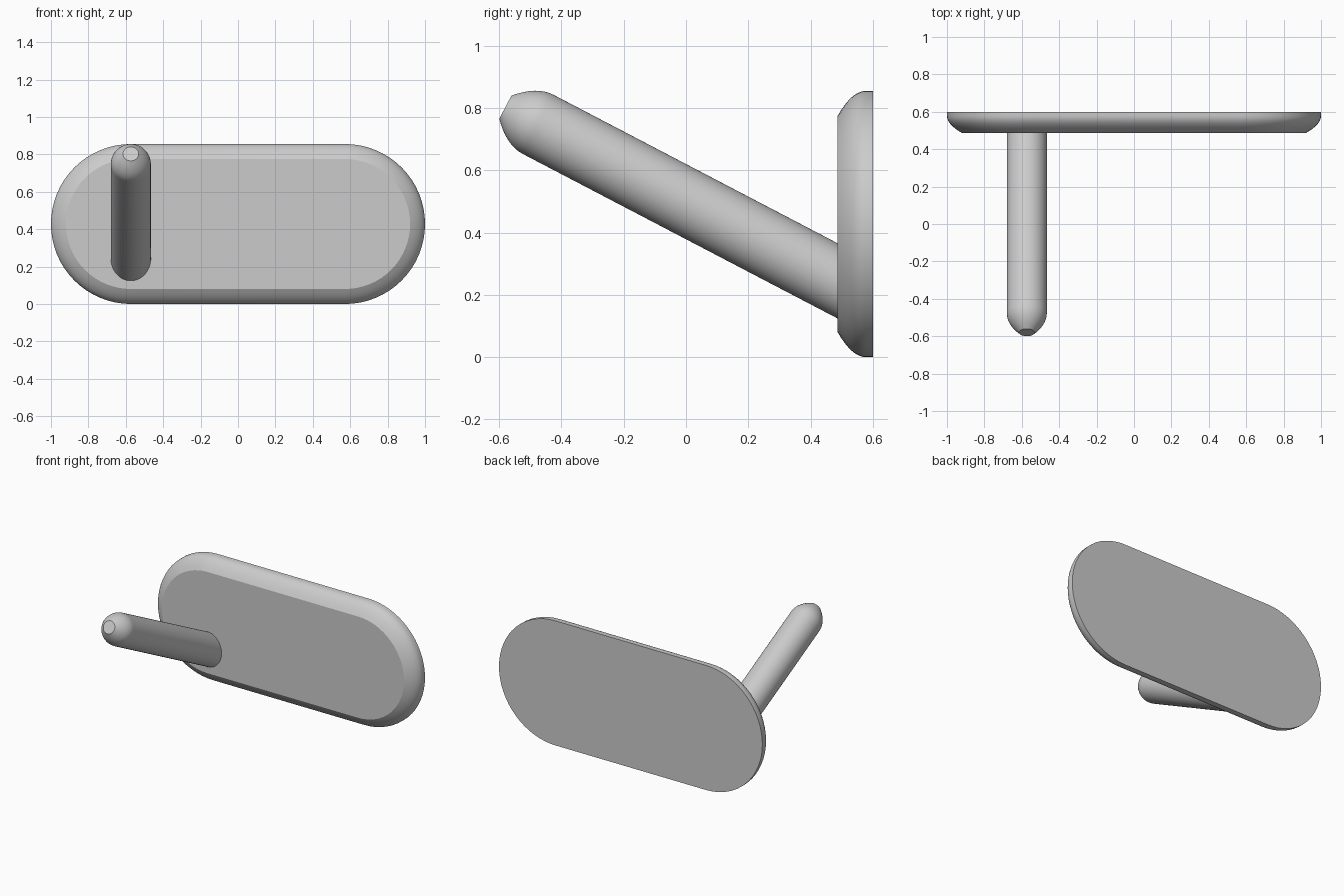
import bpy, math
from mathutils import Matrix, Vector

if "Cube" in bpy.data.objects:
    bpy.data.objects.remove(bpy.data.objects["Cube"])

grey = bpy.data.materials.new("grey")
grey.diffuse_color = (0.6, 0.6, 0.6, 1)
grey.use_nodes = True
grey.node_tree.nodes["Principled BSDF"].inputs["Base Color"].default_value = grey.diffuse_color


def loft(name, rings, matrix):
    """Skin a stack of closed rings and cap both ends."""
    n = len(rings[0])
    verts = [p for ring in rings for p in ring]
    faces = [tuple(reversed(range(n))), tuple(range(len(verts) - n, len(verts)))]
    for k in range(len(rings) - 1):
        for i in range(n):
            j = (i + 1) % n
            faces.append((k * n + i, k * n + j, (k + 1) * n + j, (k + 1) * n + i))
    mesh = bpy.data.meshes.new(name)
    mesh.from_pydata(verts, [], faces)
    mesh.transform(matrix)
    mesh.materials.append(grey)
    obj = bpy.data.objects.new(name, mesh)
    bpy.context.collection.objects.link(obj)
    bpy.ops.object.select_all(action='DESELECT')
    obj.select_set(True)
    bpy.context.view_layer.objects.active = obj
    bpy.ops.object.shade_smooth_by_angle(angle=math.radians(30))


def slot_ring(r, h, half, steps=32):
    """Round-ended outline; half = 0 gives a circle."""
    pts = []
    for side, start in ((1, -math.pi / 2), (-1, math.pi / 2)):
        for i in range(steps + (1 if half else 0)):
            a = start + math.pi * i / steps
            pts.append((side * half + r * math.cos(a), r * math.sin(a), h))
    return pts


def rounded_end(r, inset, h0, h1, steps=8):
    """Parabolic rounding from the full radius to the flat end: (radius, height)."""
    return [(r - inset * (i / steps) ** 2, h0 + (h1 - h0) * i / steps)
            for i in range(steps + 1)]


# wall plate, local z points to the front (-y)
plate = [(0.4275, 0.0)] + rounded_end(0.4275, 0.08, 0.022, 0.113)
loft("wall_plate", [slot_ring(r, h, 0.5725) for r, h in plate],
     Matrix.Translation((0, 0.6, 0.4275)) @ Matrix.Rotation(math.pi / 2, 4, 'X'))

# slanted peg with a rounded tip, its root sunk in the plate
axis = Vector((0, -0.886, 0.463)).normalized()
shoulder = Vector((-0.573, -0.475, 0.7475))
peg = [(0.107, -1.14)] + rounded_end(0.107, 0.065, 0, 0.1185)
loft("peg", [slot_ring(r, h, 0) for r, h in peg],
     Matrix.Translation(shoulder) @ axis.to_track_quat('Z', 'Y').to_matrix().to_4x4())
